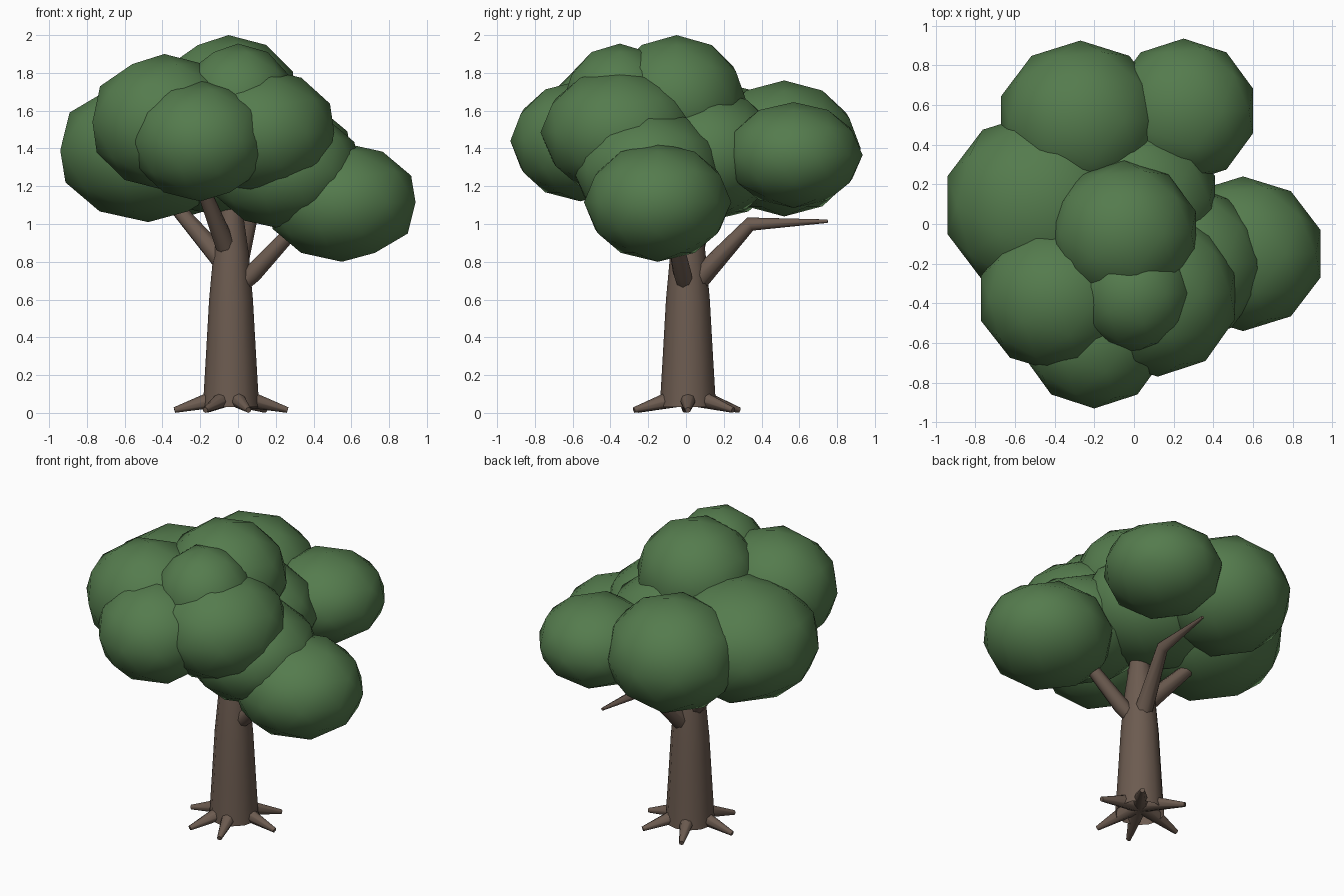
import bpy
import bmesh
import math
from mathutils import Vector, Matrix

default = bpy.data.objects.get("Cube")
if default:
    bpy.data.objects.remove(default, do_unlink=True)


def make_material(name, rgb):
    mat = bpy.data.materials.new(name)
    mat.use_nodes = True
    mat.diffuse_color = (*rgb, 1)
    bsdf = mat.node_tree.nodes["Principled BSDF"]
    bsdf.inputs["Base Color"].default_value = (*rgb, 1)
    bsdf.inputs["Roughness"].default_value = 0.9
    return mat


bark = make_material("bark", (0.15, 0.105, 0.08))
leaves = make_material("leaves", (0.09, 0.20, 0.075))


def finish(bm, name, mat, angle):
    bmesh.ops.recalc_face_normals(bm, faces=bm.faces)
    mesh = bpy.data.meshes.new(name)
    bm.to_mesh(mesh)
    bm.free()
    mesh.materials.append(mat)
    obj = bpy.data.objects.new(name, mesh)
    bpy.context.collection.objects.link(obj)
    bpy.ops.object.select_all(action='DESELECT')
    obj.select_set(True)
    bpy.context.view_layer.objects.active = obj
    bpy.ops.object.shade_smooth_by_angle(angle=math.radians(angle))


def tapered_limb(name, path, radii, sides):
    """Tube through the path points, open at the start and capped at the tip."""
    pts = [Vector(p) for p in path]
    bm = bmesh.new()
    rings = []
    for i, (p, r) in enumerate(zip(pts, radii)):
        along = pts[min(i + 1, len(pts) - 1)] - pts[max(i - 1, 0)]
        turn = along.to_track_quat('Z', 'Y')
        ring = []
        for k in range(sides):
            a = math.tau * k / sides
            ring.append(bm.verts.new(
                p + turn @ Vector((r * math.cos(a), r * math.sin(a), 0))))
        rings.append(ring)
    for low, high in zip(rings, rings[1:]):
        for k in range(sides):
            n = (k + 1) % sides
            bm.faces.new((low[k], low[n], high[n], high[k]))
    bm.faces.new(rings[-1])
    finish(bm, name, bark, 50)


# Trunk
base = Vector((-0.037, 0.01, 0))
heights = [0.03, 0.3, 0.6, 0.85, 1.08]
tapered_limb("trunk", [base + Vector((0, 0, h)) for h in heights],
             [0.149, 0.133, 0.116, 0.093, 0.06], 12)

# Roots fan out from the middle of the trunk foot
for i, degrees in enumerate([0, 53, 115, 183, 243, 288]):
    a = math.radians(degrees)
    out = Vector((math.cos(a), math.sin(a), 0))
    tapered_limb(f"root_{i + 1}",
                 [base + out * 0.01 + Vector((0, 0, 0.095)),
                  base + out * 0.3 + Vector((0, 0, 0.015))],
                 [0.058, 0.015], 8)

# Branches
tapered_limb("left_branch", [(0.0, 0, 0.66), (0.08, -0.02, 0.74), (0.34, -0.08, 1.02)],
             [0.04, 0.05, 0.035], 8)
tapered_limb("right_branch", [(-0.06, 0.01, 0.78), (-0.38, 0.15, 1.15)],
             [0.06, 0.035], 8)
tapered_limb("front_branch", [(-0.06, -0.02, 0.87), (-0.19, -0.24, 1.2)],
             [0.055, 0.035], 8)
tapered_limb("back_branch", [(-0.02, 0.06, 0.7), (0.06, 0.34, 1.0), (0.09, 0.75, 1.015)],
             [0.06, 0.038, 0.009], 8)

# Foliage clumps: centre, then radii
clumps = {
    "left_low": ((0.55, -0.15, 1.115), (0.41, 0.39, 0.315)),
    "left_inner": ((0.25, -0.20, 1.29), (0.41, 0.40, 0.32)),
    "front_left": ((0.12, -0.35, 1.485), (0.41, 0.42, 0.34)),
    "front_low": ((-0.20, -0.56, 1.44), (0.37, 0.37, 0.32)),
    "front_top": ((0.0, -0.35, 1.655), (0.30, 0.30, 0.30)),
    "front_right": ((-0.39, -0.375, 1.54), (0.40, 0.37, 0.36)),
    "right": ((-0.475, 0.095, 1.39), (0.49, 0.47, 0.38)),
    "back_right": ((-0.27, 0.52, 1.40), (0.42, 0.405, 0.36)),
    "back_left": ((0.25, 0.57, 1.365), (0.368, 0.365, 0.28)),
    "crown": ((-0.05, -0.05, 1.65), (0.38, 0.37, 0.35)),
    "core": ((-0.03, 0.12, 1.37), (0.46, 0.40, 0.34)),
}
for name, (centre, radii) in clumps.items():
    bm = bmesh.new()
    bmesh.ops.create_icosphere(bm, subdivisions=2, radius=1)
    bmesh.ops.transform(bm, matrix=Matrix.Translation(centre)
                        @ Matrix.Diagonal((*radii, 1)), verts=bm.verts)
    finish(bm, f"foliage_{name}", leaves, 60)
